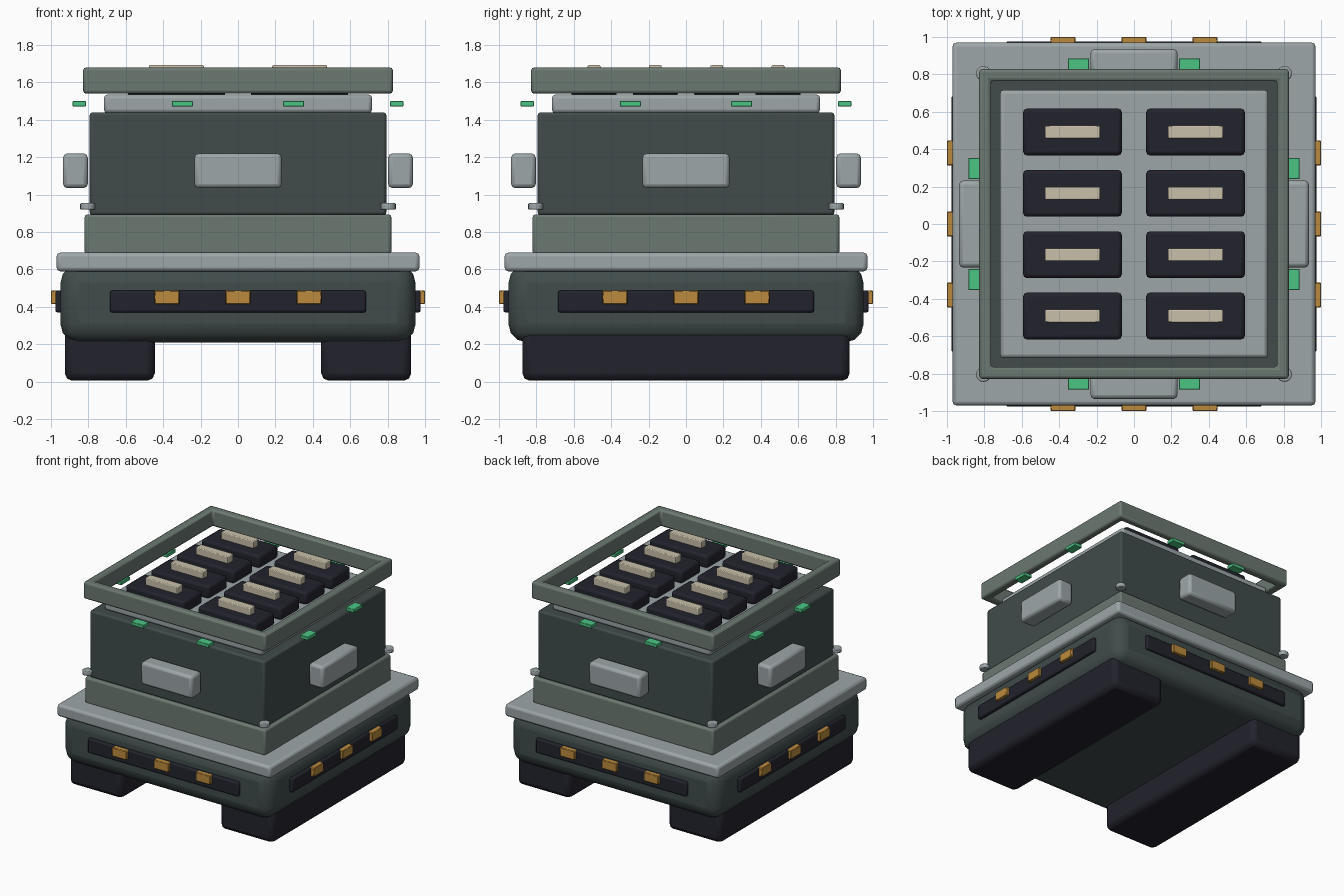
import bpy, bmesh, math
from mathutils import Matrix, Vector

if "Cube" in bpy.data.objects:
    bpy.data.objects.remove(bpy.data.objects["Cube"])


def material(name, rgb):
    m = bpy.data.materials.new(name)
    m.diffuse_color = (*rgb, 1)
    m.use_nodes = True
    m.node_tree.nodes["Principled BSDF"].inputs["Base Color"].default_value = m.diffuse_color
    return m


DARK = material("dark slate green", (0.052, 0.071, 0.070))
OLIVE = material("grey olive", (0.150, 0.190, 0.165))
GREY = material("light grey", (0.335, 0.380, 0.390))
BLACK = material("near black", (0.016, 0.016, 0.026))
AMBER = material("amber", (0.50, 0.255, 0.045))
GREEN = material("signal green", (0.070, 0.56, 0.23))
CREAM = material("cream", (0.58, 0.53, 0.40))


def finish(name, bm, mat, bevel, segments=2):
    """Turn a bmesh into a bevelled, smoothly shaded object."""
    bmesh.ops.recalc_face_normals(bm, faces=bm.faces)
    mesh = bpy.data.meshes.new(name)
    bm.to_mesh(mesh)
    bm.free()
    mesh.materials.append(mat)
    ob = bpy.data.objects.new(name, mesh)
    bpy.context.collection.objects.link(ob)
    if bevel:
        mod = ob.modifiers.new("edge bevel", 'BEVEL')
        mod.width, mod.segments = bevel, segments
        mod.limit_method = 'ANGLE'
    bpy.ops.object.select_all(action='DESELECT')
    bpy.context.view_layer.objects.active = ob
    ob.select_set(True)
    bpy.ops.object.shade_smooth_by_angle(angle=math.radians(35))
    return ob


def box(name, x, y, z, mat, bevel=0.02, segments=2, turn=0):
    """Box from (min, max) ranges, turned about z by quarter turns."""
    bm = bmesh.new()
    size = Vector((x[1] - x[0], y[1] - y[0], z[1] - z[0]))
    mid = Vector((sum(x), sum(y), sum(z))) / 2
    mat4 = (Matrix.Rotation(turn * math.pi / 2, 4, 'Z')
            @ Matrix.Translation(mid) @ Matrix.Diagonal((*size, 1)))
    bmesh.ops.create_cube(bm, size=1, matrix=mat4)
    return finish(name, bm, mat, bevel, segments)


def slab(name, half, z, mat, bevel=0.02, segments=2):
    return box(name, (-half, half), (-half, half), z, mat, bevel, segments)


# Stacked body, bottom to top
slab("lower_hull", 0.95, (0.21, 0.625), DARK, 0.10, 3)
slab("deck_plate", 0.97, (0.59, 0.69), GREY, 0.02)
slab("collar", 0.82, (0.68, 0.895), OLIVE, 0.015)
slab("upper_body", 0.793, (0.89, 1.44), DARK, 0.015)
slab("roof_plate", 0.717, (1.435, 1.535), GREY, 0.02)

# Two long skids
for s, side in ((-1, "left"), (1, "right")):
    box("skid_" + side, sorted((s * 0.445, s * 0.926)), (-0.875, 0.875),
        (0.005, 0.30), BLACK, 0.04)

# Floating square rim, made by sweeping a rectangle round four corners
bm = bmesh.new()
rings = []
for sx, sy in ((-1, -1), (1, -1), (1, 1), (-1, 1)):
    rings.append([bm.verts.new((sx * h, sy * h, z)) for h, z in
                  ((0.828, 1.54), (0.828, 1.68), (0.765, 1.68), (0.765, 1.54))])
for i in range(4):
    a, b = rings[i], rings[(i + 1) % 4]
    for j in range(4):
        k = (j + 1) % 4
        bm.faces.new((a[j], b[j], b[k], a[k]))
finish("top_rim", bm, OLIVE, 0.016)

# Same fittings on all four sides
for t, side in enumerate(("front", "right", "back", "left")):
    box("light_panel_" + side, (-0.685, 0.685), (-0.977, -0.93), (0.37, 0.487),
        BLACK, 0.012, turn=t)
    for x in (-0.38, 0, 0.38):
        box("amber_light_" + side, (x - 0.066, x + 0.066), (-1.0, -0.96),
            (0.415, 0.487), AMBER, 0.004, 1, t)
    box("side_pod_" + side, (-0.233, 0.233), (-0.935, -0.803), (1.035, 1.22),
        GREY, 0.022, turn=t)
    for x in (-0.297, 0.297):
        box("green_marker_" + side, (x - 0.057, x + 0.057), (-0.885, -0.813),
            (1.472, 1.500), GREEN, 0.003, 1, t)

# Corner bolts at the foot of the upper body
for sx in (-1, 1):
    for sy in (-1, 1):
        bm = bmesh.new()
        bmesh.ops.create_cone(
            bm, cap_ends=True, segments=16, radius1=0.04, radius2=0.04,
            depth=0.035,
            matrix=Matrix.Translation((sx * 0.804, sy * 0.804, 0.937)))
        finish("corner_bolt", bm, GREY, 0.006)

# Roof cells with cream handles, two columns of four
for x in (-0.329, 0.329):
    for y in (-0.492, -0.164, 0.164, 0.492):
        box("roof_cell", (x - 0.264, x + 0.264), (y - 0.125, y + 0.125),
            (1.53, 1.635), BLACK, 0.02)
        box("cell_handle", (x - 0.147, x + 0.147), (y - 0.034, y + 0.034),
            (1.625, 1.692), CREAM, 0.006)
